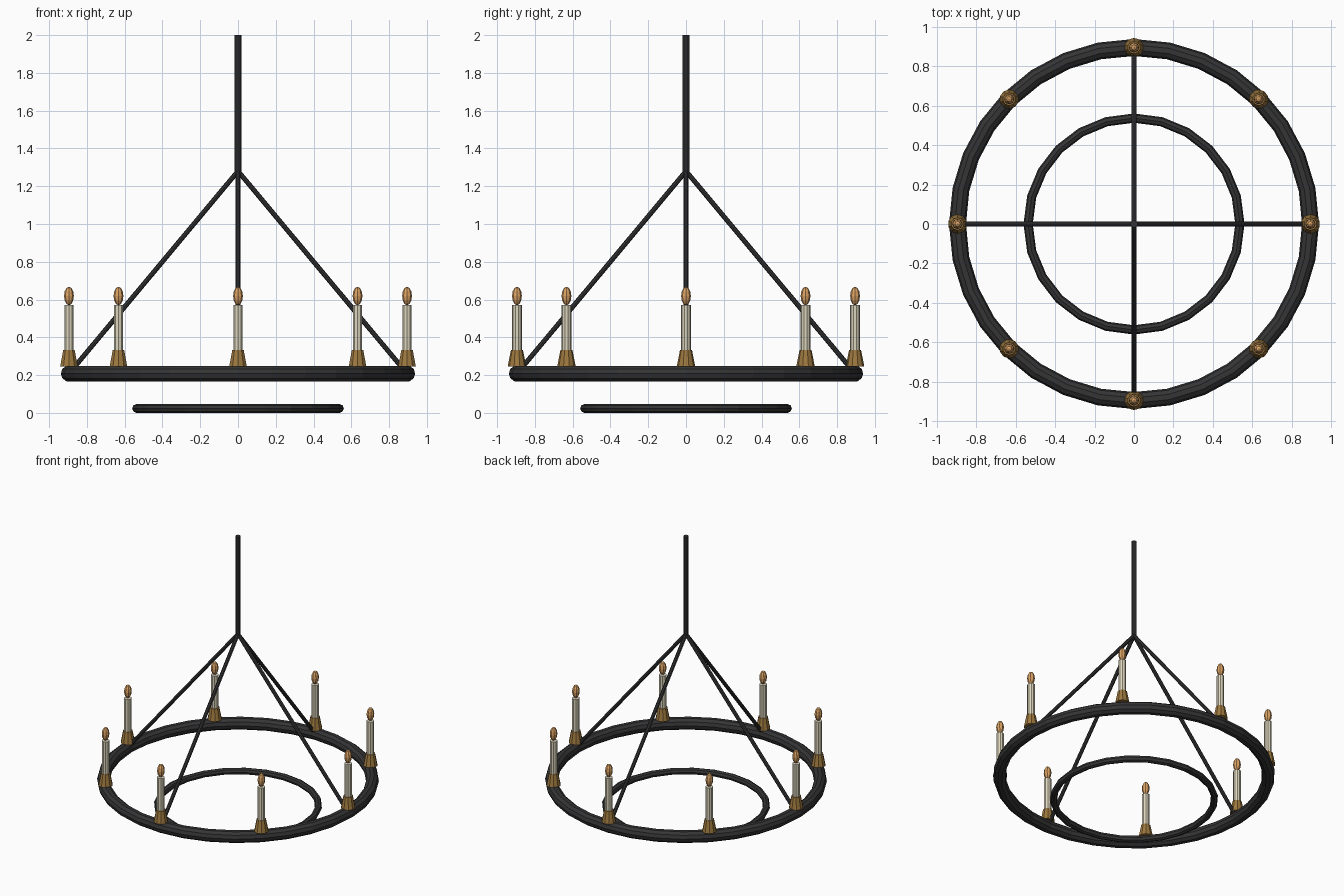
import bpy, bmesh, math
from mathutils import Vector

if "Cube" in bpy.data.objects:
    bpy.data.objects.remove(bpy.data.objects["Cube"])


def material(name, rgb):
    m = bpy.data.materials.new(name)
    m.use_nodes = True
    m.diffuse_color = (*rgb, 1)
    bsdf = next(n for n in m.node_tree.nodes if n.type == "BSDF_PRINCIPLED")
    bsdf.inputs["Base Color"].default_value = (*rgb, 1)
    return m


iron = material("dark iron", (0.035, 0.035, 0.037))
brass = material("brass", (0.34, 0.19, 0.05))
wax = material("candle wax", (0.72, 0.67, 0.51))
flame = material("flame amber", (0.72, 0.37, 0.13))


def finish(obj, name, mat):
    obj.name = obj.data.name = name
    obj.data.materials.append(mat)
    return obj


def ring(name, radius, tube, z, segments, sides):
    bpy.ops.mesh.primitive_torus_add(major_radius=radius, minor_radius=tube, location=(0, 0, z),
                                     major_segments=segments, minor_segments=sides)
    return finish(bpy.context.object, name, iron)


def bar(name, start, end, r1, r2, mat, sides):
    """Straight tapered bar between two points."""
    start, end = Vector(start), Vector(end)
    axis = end - start
    bpy.ops.mesh.primitive_cone_add(vertices=sides, radius1=r1, radius2=r2, depth=axis.length,
                                    location=(start + end) / 2,
                                    rotation=axis.to_track_quat("Z", "Y").to_euler())
    return finish(bpy.context.object, name, mat)


RING_R, RING_Z, APEX_Z = 0.895, 0.208, 1.28

# Rings and hanging rod
ring("outer_ring", RING_R, 0.043, RING_Z, 32, 10)
ring("inner_ring", 0.537, 0.0235, 0.0235, 24, 8)
bar("hanging_rod", (0, 0, APEX_Z), (0, 0, 2), 0.0185, 0.0185, iron, 10)

# Four sloping arms from the rod to the outer ring
for i in range(4):
    a = i * math.pi / 2
    foot = (RING_R * math.cos(a), RING_R * math.sin(a), RING_Z)
    bar(f"arm_{i + 1}", foot, (0, 0, APEX_Z), 0.013, 0.013, iron, 8)

# Eight candles, each with a cup and a flame
for i in range(8):
    a = i * math.pi / 4
    x, y = RING_R * math.cos(a), RING_R * math.sin(a)
    bar(f"candle_cup_{i + 1}", (x, y, 0.245), (x, y, 0.332), 0.049, 0.032, brass, 10)
    bar(f"candle_{i + 1}", (x, y, 0.33), (x, y, 0.57), 0.026, 0.026, wax, 10)
    bpy.ops.mesh.primitive_uv_sphere_add(segments=8, ring_count=6, radius=1, location=(x, y, 0.619))
    tip = finish(bpy.context.object, f"flame_{i + 1}", flame)
    tip.scale = (0.026, 0.026, 0.049)
